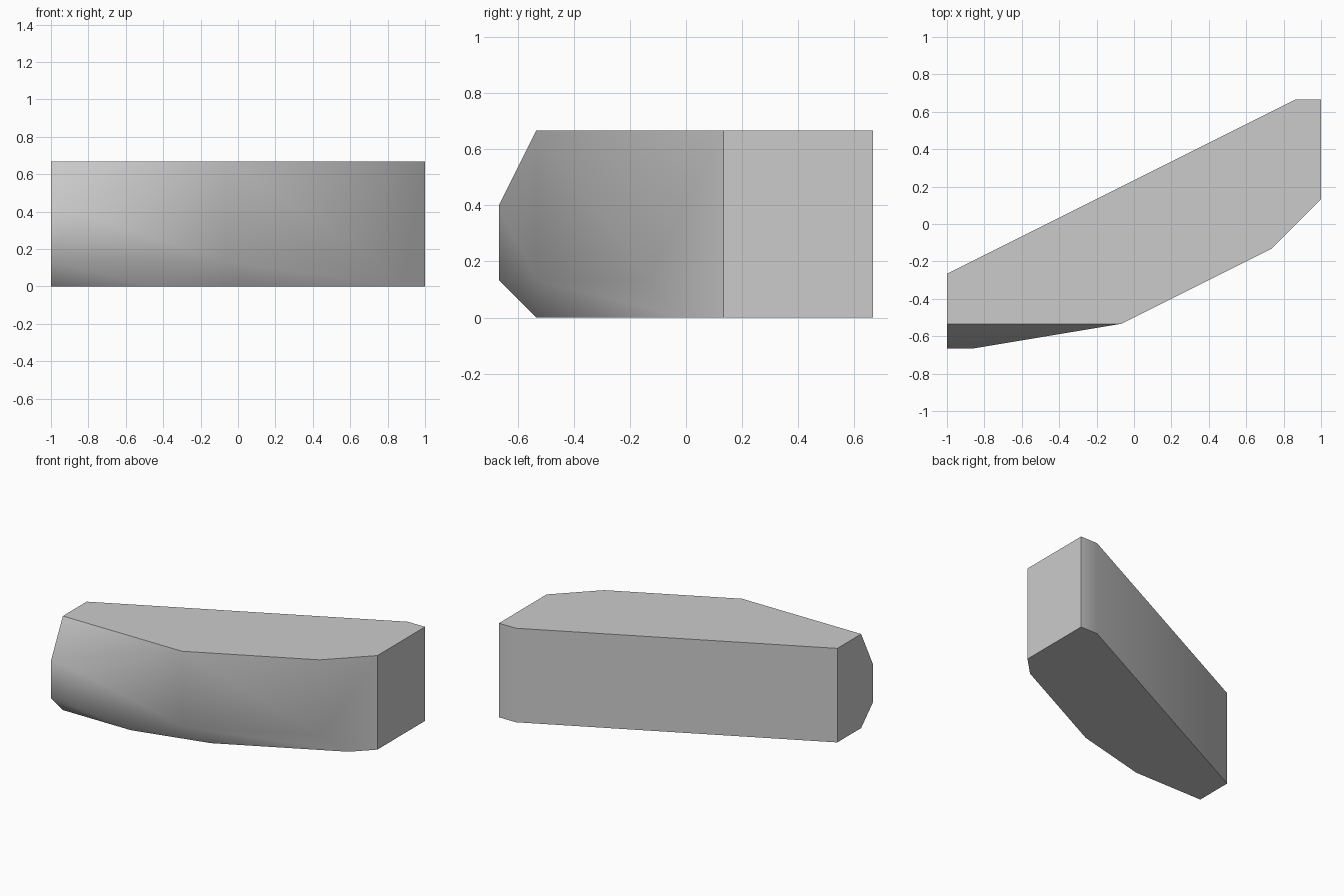
import bpy
import bmesh

cube = bpy.data.objects.get("Cube")
if cube:
    bpy.data.objects.remove(cube, do_unlink=True)

UNIT = 2 / 15  # the block is laid out on a 15 x 10 x 5 grid

# Outline corners at each height, in grid units
back = [(15, 10), (14, 10), (0, 3)]
rings = {
    5: back + [(0, 1), (7, 1), (13, 4), (15, 6)],             # top
    3: [(0, 0), (1, 0)],                                      # nose
    1: [(0, 0), (1, 0), (7, 1), (13, 4)],                     # lower lip
    0: back + [(0, 1), (4, 1), (8, 2), (14, 5), (15, 6)],     # base
}

# Wrap the outlines in one faceted body
bm = bmesh.new()
for z, outline in rings.items():
    for x, y in outline:
        bm.verts.new(((x - 7.5) * UNIT, (y - 5) * UNIT, z * UNIT))
bmesh.ops.convex_hull(bm, input=bm.verts)
bmesh.ops.dissolve_limit(bm, angle_limit=0.01, verts=bm.verts, edges=bm.edges)
bmesh.ops.recalc_face_normals(bm, faces=bm.faces)
bm.normal_update()


def is_cap(face):
    return max(abs(face.normal.x), abs(face.normal.z)) > 0.99


# Smooth walls, crisp borders around the top, base and flat ends
for face in bm.faces:
    face.smooth = not is_cap(face)
for edge in bm.edges:
    edge.smooth = not any(is_cap(f) for f in edge.link_faces)

mesh = bpy.data.meshes.new("stone_block")
bm.to_mesh(mesh)
bm.free()
block = bpy.data.objects.new("stone_block", mesh)
bpy.context.collection.objects.link(block)

# Plain grey
grey = bpy.data.materials.new("stone_grey")
grey.use_nodes = True
colour = (0.6, 0.6, 0.6, 1)
grey.diffuse_color = colour
grey.node_tree.nodes["Principled BSDF"].inputs["Base Color"].default_value = colour
mesh.materials.append(grey)
